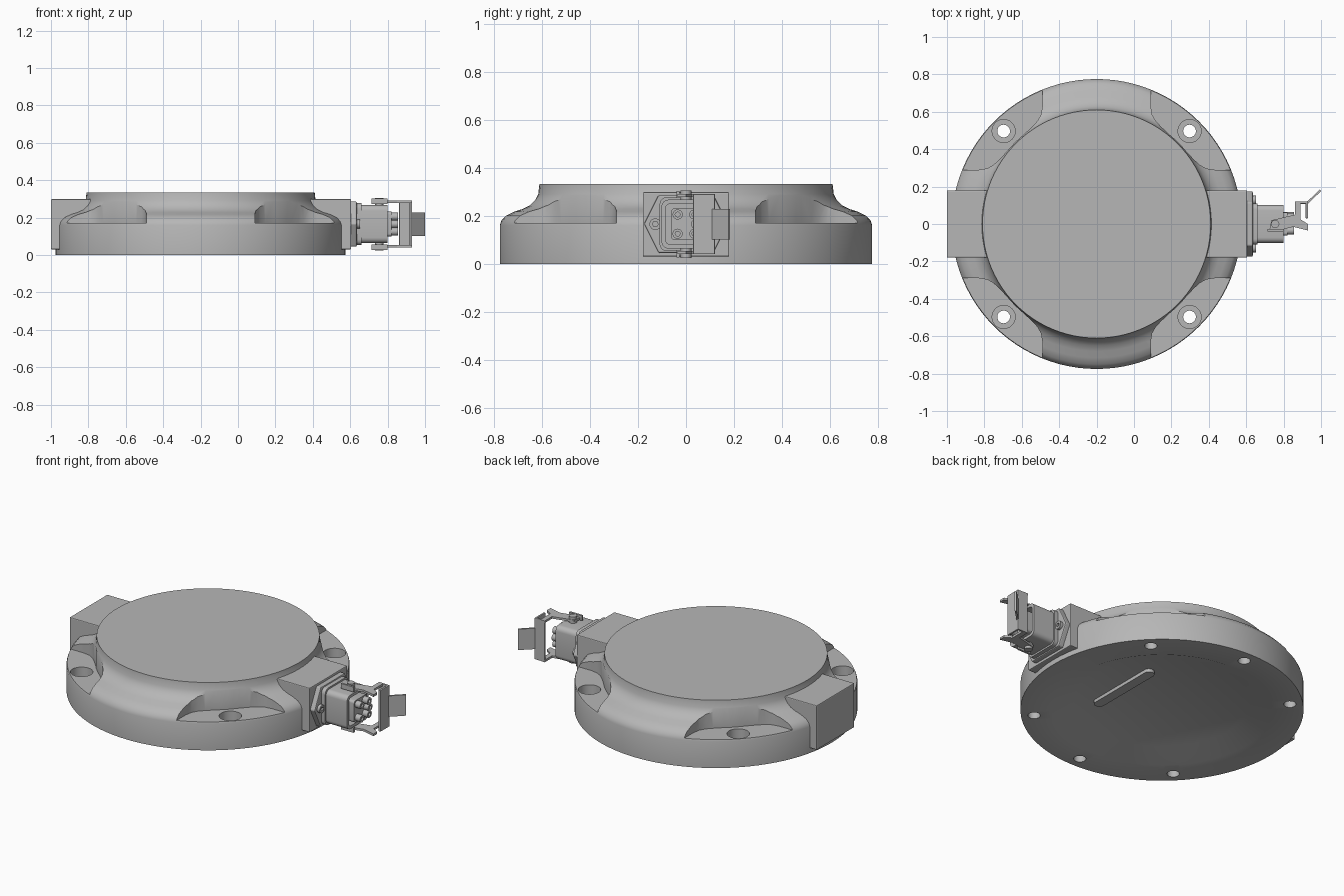
import bpy, bmesh, math

cube = bpy.data.objects.get("Cube")
if cube:
    bpy.data.objects.remove(cube, do_unlink=True)

CX = -0.2      # disc centre on x
MID = 0.165    # connector centre height


def material(name, value):
    mat = bpy.data.materials.new(name)
    mat.use_nodes = True
    colour = (value, value, value, 1)
    mat.diffuse_color = colour
    node = next(n for n in mat.node_tree.nodes if n.type == 'BSDF_PRINCIPLED')
    node.inputs["Base Color"].default_value = colour
    return mat


grey = material("plain grey", 0.47)


def finish(name, bm):
    bmesh.ops.recalc_face_normals(bm, faces=bm.faces[:])
    mesh = bpy.data.meshes.new(name)
    bm.to_mesh(mesh)
    bm.free()
    mesh.materials.append(grey)
    obj = bpy.data.objects.new(name, mesh)
    bpy.context.collection.objects.link(obj)
    return obj


def activate(obj):
    bpy.ops.object.select_all(action='DESELECT')
    obj.select_set(True)
    bpy.context.view_layer.objects.active = obj


def smooth(obj, angle=30):
    activate(obj)
    bpy.ops.object.shade_smooth_by_angle(angle=math.radians(angle))
    return obj


def lathe(name, profile, steps=96):
    bm = bmesh.new()
    rings = []
    for r, z in profile:
        angles = [2 * math.pi * i / steps for i in range(steps)]
        rings.append([bm.verts.new((CX + r * math.cos(a), r * math.sin(a), z)) for a in angles])
    for low, high in zip(rings, rings[1:]):
        for i in range(steps):
            j = (i + 1) % steps
            bm.faces.new((low[i], low[j], high[j], high[i]))
    bm.faces.new(rings[0])
    bm.faces.new(rings[-1])
    return finish(name, bm)


def prism(name, points, start, end, axis='Z', bevel=0):
    """Extrude a 2D outline: (x, y) along Z or (y, z) along X."""
    bm = bmesh.new()

    def place(u, v, w):
        return (u, v, w) if axis == 'Z' else (w, u, v)
    low = [bm.verts.new(place(u, v, start)) for u, v in points]
    high = [bm.verts.new(place(u, v, end)) for u, v in points]
    bm.faces.new(low)
    bm.faces.new(high)
    for i in range(len(points)):
        j = (i + 1) % len(points)
        bm.faces.new((low[i], low[j], high[j], high[i]))
    obj = finish(name, bm)
    if bevel:
        mod = obj.modifiers.new("soft edges", 'BEVEL')
        mod.width, mod.segments = bevel, 2
    return obj


def circle(u, v, r, steps=24):
    return [(u + r * math.cos(2 * math.pi * i / steps),
             v + r * math.sin(2 * math.pi * i / steps)) for i in range(steps)]


def rounded(u, v, half_u, half_v, r, steps=5):
    points = []
    for k, (su, sv) in enumerate(((1, 1), (-1, 1), (-1, -1), (1, -1))):
        for i in range(steps + 1):
            a = math.pi / 2 * (k + i / steps)
            points.append((u + su * (half_u - r) + r * math.cos(a),
                           v + sv * (half_v - r) + r * math.sin(a)))
    return points


def rect(u0, u1, v0, v1):
    return [(u0, v0), (u1, v0), (u1, v1), (u0, v1)]


def cut(target, cutter):
    mod = target.modifiers.new("cut", 'BOOLEAN')
    mod.operation, mod.solver, mod.object = 'DIFFERENCE', 'EXACT', cutter
    activate(target)
    bpy.ops.object.modifier_apply(modifier=mod.name)
    bpy.data.objects.remove(cutter, do_unlink=True)


# Disc body with shallow conical recess below and curved shoulder
body = lathe("disc_body", [
    (0.485, 0.05), (0.605, 0), (0.775, 0), (0.775, 0.16), (0.768, 0.18),
    (0.75, 0.2), (0.715, 0.217), (0.68, 0.228), (0.65, 0.243),
    (0.628, 0.265), (0.615, 0.29), (0.61, 0.333)])

# Four corner pockets with filleted ends and counterbored bolt holes
side = [(0.29, 0.9), (0.29, 0.63), (0.297, 0.585), (0.317, 0.55), (0.345, 0.52)]
arc = [(0.617 * math.sin(math.radians(a)), 0.617 * math.cos(math.radians(a)))
       for a in range(39, 52, 3)]
pocket = side + arc + [(y, x) for x, y in reversed(side)] + [(0.9, 0.9)]
bolt = 0.497
for sx in (-1, 1):
    for sy in (-1, 1):
        cut(body, prism("pocket_cutter", [(CX + sx * x, sy * y) for x, y in pocket], 0.17, 0.5))
        cut(body, prism("bore_cutter", circle(CX + sx * bolt, sy * bolt, 0.062), 0.09, 0.3))
        cut(body, prism("bolt_cutter", circle(CX + sx * bolt, sy * bolt, 0.034), -0.1, 0.3))

# Blind holes underneath, front and back
for sy in (-1, 1):
    cut(body, prism("blind_cutter", circle(CX, sy * 0.7, 0.034), -0.1, 0.1))
smooth(body)

# Raised bar in the underside recess
bar = rounded(CX + 0.27, 0, 0.03, 0.24, 0.029)
smooth(prism("underside_bar", bar, 0.03, 0.06))

# Side bosses
prism("right_boss", rect(-1.0, CX - 0.55, -0.18, 0.18), 0.03, 0.298, bevel=0.005)
prism("left_boss", rect(CX + 0.55, 0.605, -0.18, 0.18), 0.03, 0.298, bevel=0.005)

# Connector flange and screws
flange = [(-0.175, MID), (-0.115, 0.285), (0.115, 0.285),
          (0.175, MID), (0.115, 0.045), (-0.115, 0.045)]
prism("connector_flange", flange, 0.6, 0.635, 'X', bevel=0.006)
for label, y in (("back", 0.128), ("front", -0.128)):
    screw = prism(label + "_flange_screw", circle(y, MID, 0.024), 0.63, 0.652, 'X')
    cut(screw, prism("socket_cutter", circle(y, MID, 0.012, 6), 0.64, 0.7, 'X'))
    smooth(screw)

# Hollow connector housing with insert and contacts
housing = prism("connector_housing", rounded(0, MID, 0.102, 0.102, 0.03), 0.63, 0.8, 'X')
cut(housing, prism("housing_cutter", rounded(0, MID, 0.085, 0.085, 0.02), 0.67, 0.9, 'X'))
smooth(housing)
smooth(prism("housing_collar", rounded(0, MID, 0.11, 0.112, 0.03), 0.63, 0.66, 'X'))
smooth(prism("contact_insert", rounded(0, MID, 0.062, 0.066, 0.015), 0.66, 0.82, 'X'))
for y, z in ((-0.035, 0.04), (0.035, 0.04), (-0.035, -0.04), (0.035, -0.04), (0.042, 0)):
    contact = prism("contact_socket", circle(y, MID + z, 0.021, 16), 0.8, 0.855, 'X')
    cut(contact, prism("contact_cutter", circle(y, MID + z, 0.01, 16), 0.825, 0.9, 'X'))
    smooth(contact)

# Locking lever: pivots and arms above and below the housing
arm = [(0.725, -0.025), (0.775, -0.035), (0.85, -0.015), (0.93, -0.035),
       (0.93, 0.0), (0.89, 0.025), (0.89, 0.12), (0.86, 0.12), (0.86, 0.05), (0.735, 0.02)]
for label, s in (("upper", 1), ("lower", -1)):
    def span(a, b):
        return sorted((MID + s * a, MID + s * b))
    prism(label + "_lever_arm", arm, *span(0.112, 0.125))
    smooth(prism(label + "_pivot", circle(0.755, 0, 0.022), *span(0.095, 0.14)))
    prism(label + "_spring_clip", rect(0.715, 0.8, -0.04, -0.028), *span(0.108, 0.138))

# Lever crossbar and angled finger tab
prism("lever_crossbar", rect(0.862, 0.93, 0.108, 0.12), MID - 0.125, MID + 0.125, bevel=0.003)
prism("lever_end_plate", rect(0.918, 0.93, 0.03, 0.12), MID - 0.125, MID + 0.125, bevel=0.003)
tab = prism("lever_tab", [(0.922, 0.116), (0.93, 0.108), (1.0, 0.176), (0.994, 0.184)],
            MID - 0.063, MID + 0.063)
tab.data.update()
